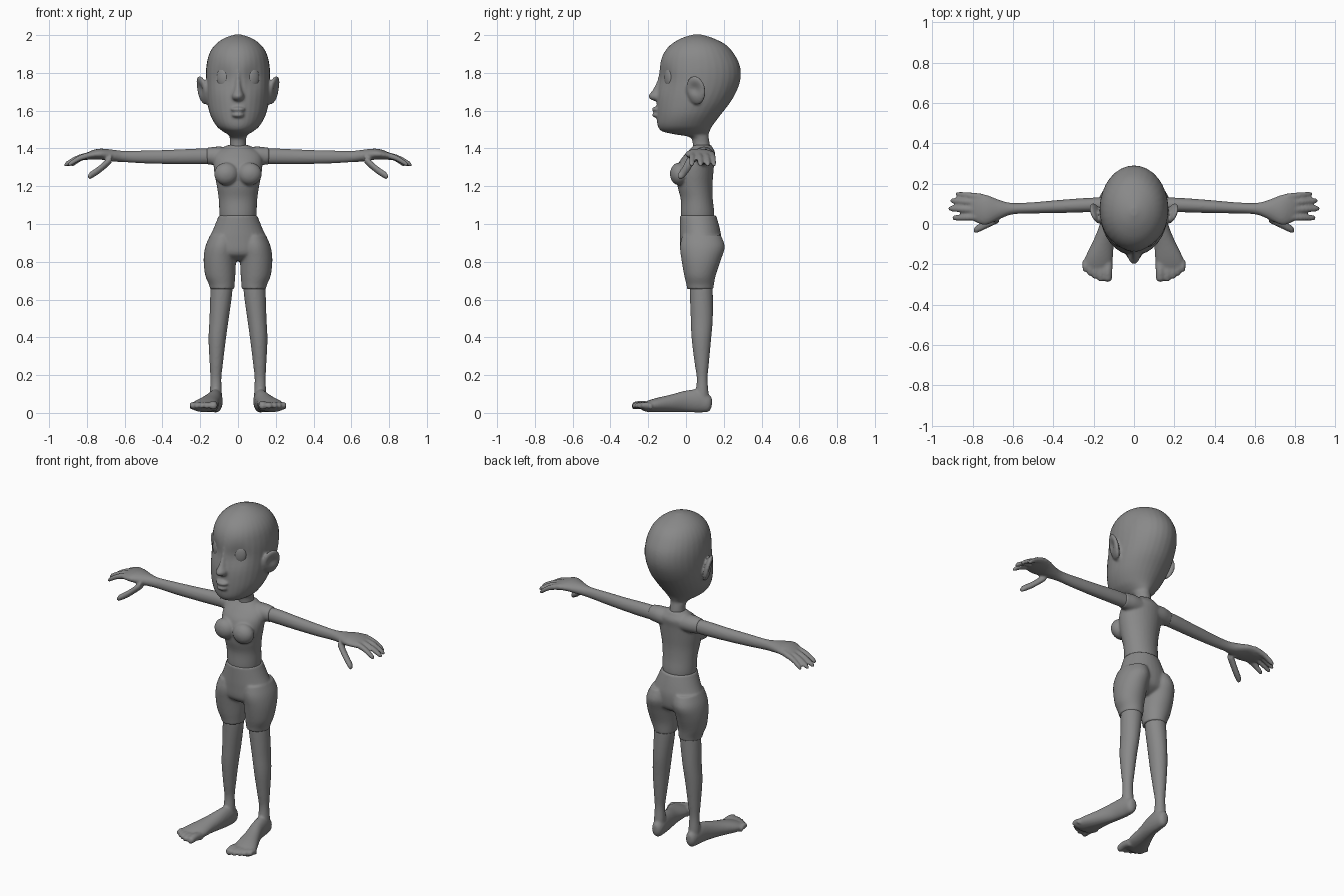
import bpy
import bmesh
import math
from mathutils import Vector, Matrix, Euler

default_cube = bpy.data.objects.get("Cube")
if default_cube:
    bpy.data.objects.remove(default_cube, do_unlink=True)

# Single clay colour
clay = bpy.data.materials.new("clay_grey")
clay.use_nodes = True
clay_colour = (0.25, 0.25, 0.25, 1.0)
clay.diffuse_color = clay_colour
for node in clay.node_tree.nodes:
    if node.type == 'BSDF_PRINCIPLED':
        node.inputs["Base Color"].default_value = clay_colour
        node.inputs["Roughness"].default_value = 0.7


def spline(keys, steps=4):
    """Smooth curve through rows of numbers."""
    rows = []
    last = len(keys) - 1
    for i in range(last):
        before, start = keys[max(i - 1, 0)], keys[i]
        end, after = keys[i + 1], keys[min(i + 2, last)]
        for k in range(steps):
            t = k / steps
            rows.append([b + 0.5 * t * (c - a + t * (2 * a - 5 * b + 4 * c - d
                         + t * (3 * (b - c) + d - a)))
                         for a, b, c, d in zip(before, start, end, after)])
    rows.append(list(keys[last]))
    return rows


def loft(bm, axis, keys, side=1, sides=32):
    """Skin ellipses; each key is (along axis, centre u, centre v, radius u, radius v)."""
    rings = []
    for along, u, v, radius_u, radius_v in spline(keys):
        ring = []
        for k in range(sides):
            angle = math.tau * k / sides
            p = u + max(radius_u, 0.002) * math.cos(angle)
            q = v + max(radius_v, 0.002) * math.sin(angle)
            x, y, z = {'X': (along, p, q), 'Y': (p, along, q), 'Z': (p, q, along)}[axis]
            ring.append(bm.verts.new((x * side, y, z)))
        rings.append(ring)
    for low, high in zip(rings, rings[1:]):
        for k in range(sides):
            n = (k + 1) % sides
            bm.faces.new((low[k], low[n], high[n], high[k]))
    bm.faces.new(rings[0])
    bm.faces.new(rings[-1])


def upright(bm, keys, side=1):
    """Vertical loft; each key is (z, x, half width, front y, back y)."""
    loft(bm, 'Z', [(z, x, (front + back) / 2, half, (back - front) / 2)
                   for z, x, half, front, back in keys], side)


def blob(bm, centre, size, side=1, turn=(0, 0, 0)):
    """Ellipsoid."""
    place = (Matrix.Diagonal((side, 1, 1, 1)) @ Matrix.Translation(centre)
             @ Euler([math.radians(a) for a in turn]).to_matrix().to_4x4()
             @ Matrix.Diagonal((*size, 1)))
    bmesh.ops.create_uvsphere(bm, u_segments=32, v_segments=20, radius=1, matrix=place)


def digit(bm, axis, start, end, radius, arch, side):
    """Finger or toe with a rounded tip and a slight bend."""
    order = {'X': (0, 1, 2), 'Y': (1, 0, 2)}[axis]
    keys = []
    for f, scale in ((0, 1.1), (0.5, 1.0), (0.87, 0.9), (0.97, 0.6), (1, 0.15)):
        point = Vector(start).lerp(Vector(end), f)
        point.z += arch * math.sin(math.pi * f)
        keys.append([point[i] for i in order] + [radius * scale] * 2)
    loft(bm, axis, keys, side, 16)


def push(bm, centre, radius, offset):
    """Soft sculpting dent or bump."""
    for v in bm.verts:
        d = (v.co - Vector(centre)).length / radius
        v.co += Vector(offset) * math.exp(-d * d / 2)


def finish(bm, name, fuse=True):
    """Make the object, blending overlapping volumes into one skin."""
    bmesh.ops.recalc_face_normals(bm, faces=bm.faces)
    for face in bm.faces:
        face.smooth = True
    mesh = bpy.data.meshes.new(name)
    bm.to_mesh(mesh)
    bm.free()
    mesh.materials.append(clay)
    obj = bpy.data.objects.new(name, mesh)
    bpy.context.collection.objects.link(obj)
    if fuse:
        skin = obj.modifiers.new("Fuse", 'REMESH')
        skin.mode = 'VOXEL'
        skin.voxel_size = 0.007
        skin.use_smooth_shade = True
        relax = obj.modifiers.new("Relax", 'SMOOTH')
        relax.factor = 0.5
        relax.iterations = 4


BOTH = ((1, "left"), (-1, "right"))

# Head and neck, with eye sockets, nose, lips and ears
bm = bmesh.new()
upright(bm, [(1.38, 0, .045, .035, .13), (1.43, 0, .042, .035, .125),
             (1.46, 0, .045, .02, .12), (1.475, 0, .055, -.06, .12),
             (1.49, 0, .08, -.125, .125), (1.52, 0, .115, -.15, .14),
             (1.58, 0, .148, -.155, .185), (1.66, 0, .165, -.154, .245),
             (1.75, 0, .17, -.148, .285), (1.83, 0, .168, -.142, .287),
             (1.9, 0, .153, -.12, .255), (1.95, 0, .12, -.08, .21),
             (1.985, 0, .07, -.02, .14), (2.003, 0, .015, .04, .08)])
for side, label in BOTH:
    push(bm, (.08 * side, -.12, 1.775), .045, (0, .02, 0))
upright(bm, [(1.83, 0, .012, -.138, -.08), (1.76, 0, .016, -.152, -.08),
             (1.71, 0, .024, -.176, -.08), (1.68, 0, .034, -.198, -.08),
             (1.66, 0, .03, -.188, -.08), (1.648, 0, .012, -.155, -.1)])
blob(bm, (0, -.154, 1.607), (.038, .027, .014))
blob(bm, (0, -.153, 1.577), (.034, .027, .014))
for side, label in BOTH:
    blob(bm, (.188, .052, 1.708), (.02, .055, .078), side, (0, 14, -25))
    push(bm, (.215 * side, .045, 1.715), .022, (-.02 * side, 0, 0))
finish(bm, "head")

# Eyes
for side, label in BOTH:
    bm = bmesh.new()
    blob(bm, (.08, -.092, 1.775), (.035, .018, .051), side, (0, 0, 28))
    finish(bm, label + "_eye", fuse=False)

# Shirt: torso, bust and shoulder caps
bm = bmesh.new()
upright(bm, [(1.0, 0, .09, -.02, .14), (1.05, 0, .098, -.027, .15),
             (1.13, 0, .102, -.028, .142), (1.2, 0, .112, -.045, .14),
             (1.27, 0, .125, -.05, .145), (1.33, 0, .13, -.035, .15),
             (1.375, 0, .12, 0, .155), (1.405, 0, .075, .03, .14),
             (1.418, 0, .055, .04, .133)])
for side, label in BOTH:
    blob(bm, (.062, -.035, 1.265), (.064, .05, .06), side)
    loft(bm, 'X', [(.02, .095, 1.355, .05, .05), (.1, .095, 1.36, .052, .05),
                   (.14, .095, 1.36, .045, .047), (.165, .095, 1.36, .04, .044)], side)
finish(bm, "shirt")

# Arms with hands
FINGERS = ((.135, .885, .148), (.105, .912, .116), (.07, .922, .077), (.035, .902, .03))
for side, label in BOTH:
    bm = bmesh.new()
    loft(bm, 'X', [(.1, .095, 1.358, .036, .04), (.2, .095, 1.358, .036, .042),
                   (.35, .088, 1.355, .033, .038), (.5, .08, 1.355, .028, .034),
                   (.6, .076, 1.357, .028, .03), (.66, .072, 1.362, .045, .031),
                   (.73, .07, 1.37, .074, .029), (.78, .08, 1.364, .074, .023),
                   (.82, .09, 1.352, .058, .014)], side)
    for root_y, tip_x, tip_y in FINGERS:
        digit(bm, 'X', (.76, root_y, 1.37), (tip_x, tip_y, 1.31), .016, .012, side)
    digit(bm, 'X', (.67, .03, 1.345), (.795, -.033, 1.25), .022, -.008, side)
    finish(bm, label + "_arm")

# Shorts: pelvis and thighs
bm = bmesh.new()
upright(bm, [(1.045, 0, .102, -.032, .16), (.98, 0, .128, -.033, .178),
             (.92, 0, .153, -.033, .188), (.85, 0, .165, -.028, .18),
             (.82, 0, .14, 0, .15), (.805, 0, .09, .03, .12)])
for side, label in BOTH:
    upright(bm, [(.94, .078, .07, -.02, .185), (.88, .088, .085, -.032, .205),
                 (.81, .096, .086, -.024, .185), (.73, .094, .08, -.01, .158),
                 (.68, .086, .068, .002, .148), (.655, .084, .064, .006, .145)], side)
finish(bm, "shorts")

# Legs with feet and toes
TOES = ((.13, -.287, .023), (.165, -.285, .018), (.192, -.272, .017),
        (.217, -.257, .016), (.24, -.238, .016))
for side, label in BOTH:
    bm = bmesh.new()
    upright(bm, [(.72, .085, .055, .02, .14), (.64, .088, .058, .02, .142),
                 (.5, .1, .051, .025, .142), (.39, .11, .046, .03, .133),
                 (.26, .115, .035, .046, .121), (.18, .117, .029, .057, .114),
                 (.1, .117, .032, .05, .12), (.05, .117, .03, .05, .12)], side)
    loft(bm, 'Y', [(.137, .115, .058, .014, .022), (.12, .115, .052, .03, .045),
                   (.07, .118, .063, .037, .061), (0, .128, .061, .041, .057),
                   (-.08, .15, .051, .051, .046), (-.16, .172, .041, .068, .037),
                   (-.21, .183, .034, .07, .028), (-.235, .184, .033, .055, .017)], side)
    for x, tip_y, radius in TOES:
        digit(bm, 'Y', (x, -.18, .032), (x, tip_y, .036), radius, .008, side)
    finish(bm, label + "_leg")
